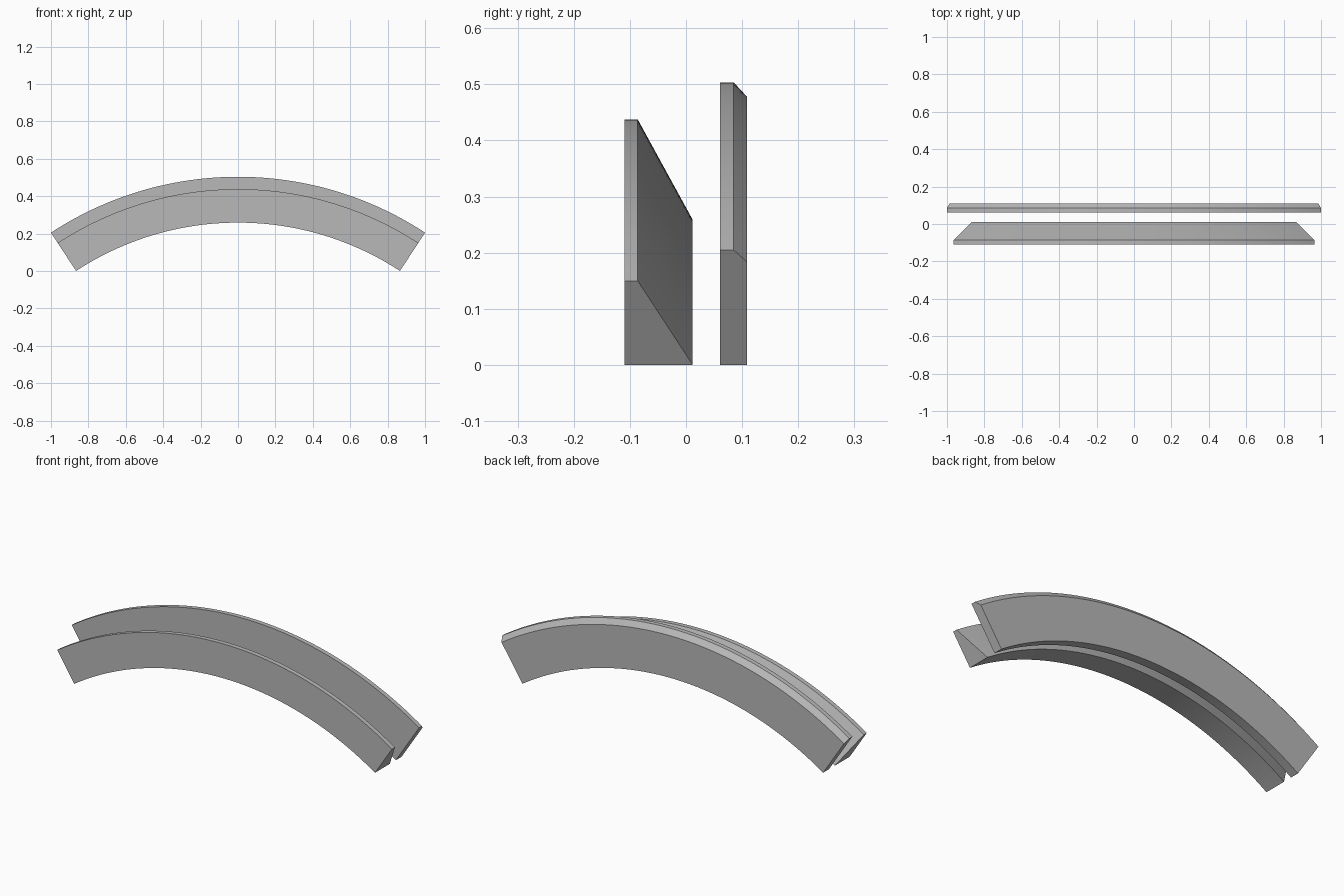
import bpy, bmesh, math
from mathutils import Vector, Matrix

cube = bpy.data.objects.get("Cube")
if cube:
    bpy.data.objects.remove(cube, do_unlink=True)

HALF_ANGLE = math.radians(33.25)
CENTRE = Vector((0, 0, -1.3206))
INNER, MIDDLE, CHAMFER, OUTER = 1.579, 1.758, 1.798, 1.824
SEGMENTS = 64

grey = bpy.data.materials.new("plain grey")
grey.use_nodes = True
colour = (0.48, 0.48, 0.48, 1)
grey.diffuse_color = colour
grey.node_tree.nodes["Principled BSDF"].inputs["Base Color"].default_value = colour


def arched_rail(name, profile):
    """Sweep a (depth, radius) profile along the arch, with capped ends."""
    bm = bmesh.new()
    turn = Matrix.Rotation(-HALF_ANGLE, 3, 'Y')
    ring = [bm.verts.new(CENTRE + turn @ Vector((0, y, r))) for y, r in profile]
    start = bm.faces.new(ring)
    swept = bmesh.ops.spin(bm, geom=[start], cent=CENTRE, axis=(0, 1, 0),
                           angle=2 * HALF_ANGLE, steps=SEGMENTS, use_duplicate=False)
    # Make sure the starting end stays capped
    if not start.is_valid:
        bm.faces.new(ring)
    bmesh.ops.recalc_face_normals(bm, faces=bm.faces)
    mesh = bpy.data.meshes.new(name)
    bm.to_mesh(mesh)
    bm.free()
    mesh.materials.append(grey)
    obj = bpy.data.objects.new(name, mesh)
    bpy.context.collection.objects.link(obj)
    bpy.ops.object.select_all(action='DESELECT')
    obj.select_set(True)
    bpy.context.view_layer.objects.active = obj
    bpy.ops.object.shade_smooth_by_angle(angle=math.radians(25))
    return obj


# Front rail: flat face with a long slope falling away behind it
arched_rail("front_rail", [(-0.11, INNER), (-0.11, MIDDLE),
                           (-0.086, MIDDLE), (0.012, INNER)])

# Back rail: taller plate with a chamfered rear top edge
arched_rail("back_rail", [(0.061, INNER), (0.061, OUTER), (0.085, OUTER),
                          (0.109, CHAMFER), (0.109, INNER)])
